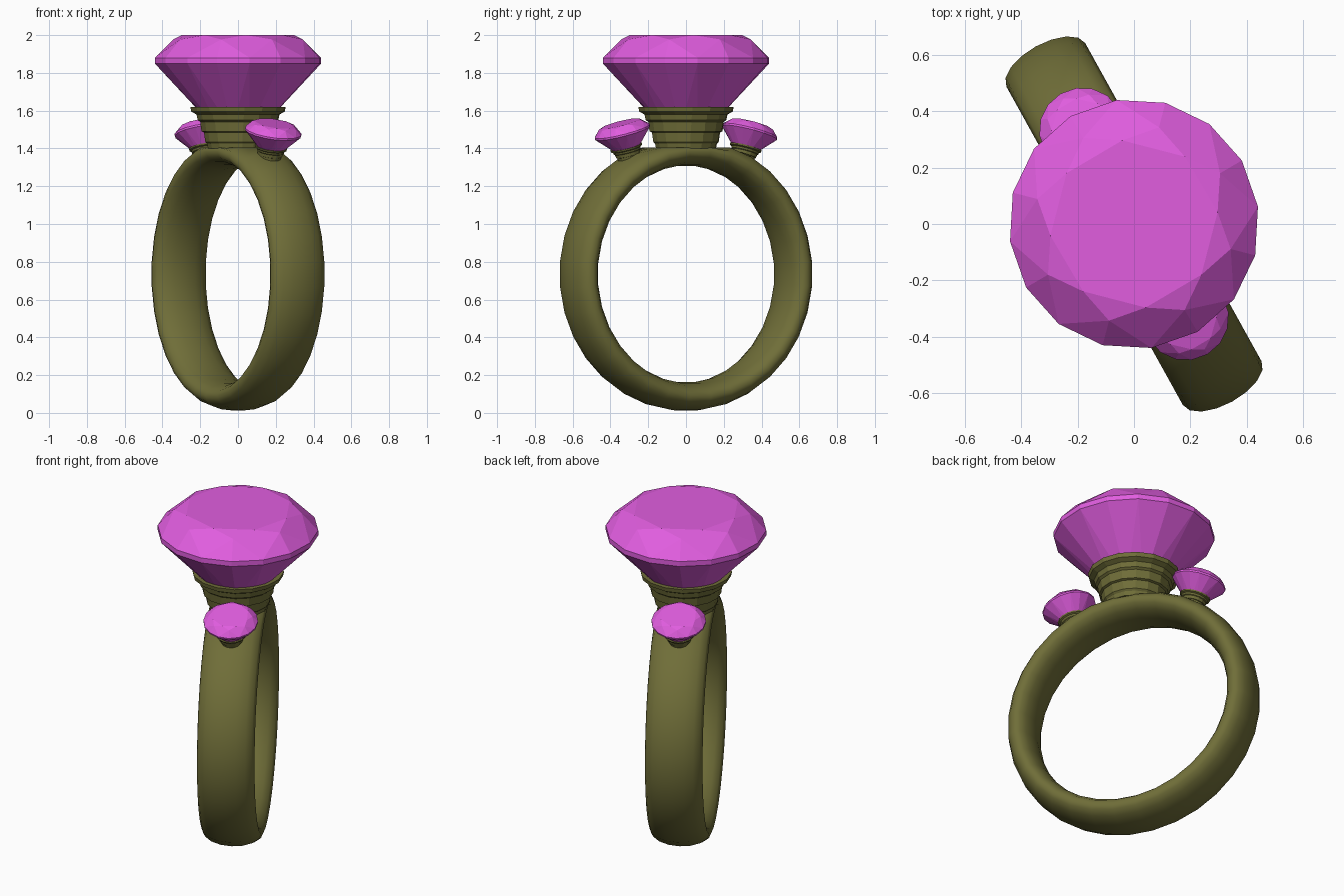
import bpy, bmesh
from math import sin, cos, pi, radians
from mathutils import Matrix, Vector

cube = bpy.data.objects.get("Cube")
if cube:
    bpy.data.objects.remove(cube, do_unlink=True)


def material(name, rgb):
    m = bpy.data.materials.new(name)
    m.use_nodes = True
    m.diffuse_color = (*rgb, 1)
    m.node_tree.nodes["Principled BSDF"].inputs["Base Color"].default_value = (*rgb, 1)
    return m


gold = material("olive gold", (0.16, 0.155, 0.04))
violet = material("magenta gem", (0.75, 0.11, 0.74))


def finish(name, bm, mat, matrix):
    bmesh.ops.recalc_face_normals(bm, faces=bm.faces)
    mesh = bpy.data.meshes.new(name)
    bm.to_mesh(mesh)
    bm.free()
    mesh.materials.append(mat)
    ob = bpy.data.objects.new(name, mesh)
    ob.matrix_world = matrix
    bpy.context.collection.objects.link(ob)
    return ob


def circle(bm, n, r, z, start=0.0):
    return [bm.verts.new((r * cos(start + 2 * pi * i / n), r * sin(start + 2 * pi * i / n), z))
            for i in range(n)]


def bridge(bm, a, b):
    n = len(a)
    for i in range(n):
        bm.faces.new((a[i], a[(i + 1) % n], b[(i + 1) % n], b[i]))


# Band: oval section swept round a ring, flattened under the main setting
def make_band(center_z, radius, thick, width, heading, segs=32, sides=16):
    bm = bmesh.new()
    loops = []
    for i in range(segs):
        a = 2 * pi * (i + 0.5) / segs
        loop = []
        for j in range(sides):
            p = 2 * pi * j / sides
            r = radius + thick * cos(p)
            z = min(center_z + r * sin(a), 1.405)
            loop.append(bm.verts.new((r * cos(a), width * sin(p), z)))
        loops.append(loop)
    for i in range(segs):
        bridge(bm, loops[i], loops[(i + 1) % segs])
    ob = finish("ring_band", bm, gold, heading)
    for f in ob.data.polygons:
        f.use_smooth = True


# Brilliant-cut gem, girdle centred on its origin
def make_gem(name, matrix):
    bm = bmesh.new()
    turn, half = radians(8), pi / 8
    table = circle(bm, 8, 0.30, 0.135, turn)
    star = circle(bm, 8, 0.355, 0.112, turn + half)
    upper = circle(bm, 16, 0.445, 0.015, turn)
    lower = circle(bm, 16, 0.445, -0.015, turn)
    depth, r = 0.48, 0.12
    slope = (depth - 0.015) / 0.445
    pavilion = circle(bm, 8, r, -depth + slope * r * cos(half), turn + half)
    culet = bm.verts.new((0, 0, -depth))
    bm.faces.new(table)
    bridge(bm, upper, lower)
    for i in range(8):
        k, g = (i + 1) % 8, 2 * i
        mid, end = g + 1, (g + 2) % 16
        bm.faces.new((table[i], star[i], table[k]))
        bm.faces.new((table[i], star[i - 1], upper[g], star[i]))
        bm.faces.new((star[i], upper[g], upper[mid]))
        bm.faces.new((star[i], upper[mid], upper[end]))
        bm.faces.new((lower[g], pavilion[i - 1], culet, pavilion[i]))
        bm.faces.new((lower[g], pavilion[i], lower[mid]))
        bm.faces.new((lower[mid], pavilion[i], lower[end]))
    finish(name, bm, violet, matrix)


# Stepped cup below a gem, in the gem's own frame
def make_setting(name, matrix):
    profile = [(0.16, -0.465), (0.165, -0.44), (0.175, -0.43), (0.182, -0.38),
               (0.195, -0.375), (0.202, -0.325), (0.215, -0.315), (0.222, -0.285),
               (0.25, -0.27), (0.255, -0.245), (0.215, -0.245)]
    bm = bmesh.new()
    loops = [circle(bm, 16, r, z, radians(8)) for r, z in profile]
    for a, b in zip(loops, loops[1:]):
        bridge(bm, a, b)
    bm.faces.new(loops[0])
    bm.faces.new(loops[-1])
    finish(name, bm, gold, matrix)


heading = Matrix.Rotation(radians(-61), 4, 'Z')
make_band(0.735, 0.65, 0.075, 0.16, heading)

# Main gem, then two smaller tilted ones along the band
places = {"main": Matrix.Translation((0, 0, 1.865))}
for name, angle in (("front", -61), ("back", 119)):
    places[name] = (Matrix.Rotation(radians(angle), 4, 'Z')
                    @ Matrix.Translation((0.385, 0, 1.488))
                    @ Matrix.Rotation(radians(16), 4, 'Y')
                    @ Matrix.Rotation(radians(61), 4, 'Z')
                    @ Matrix.Scale(0.34, 4))
for name, matrix in places.items():
    make_gem(name + "_gem", matrix)
    make_setting(name + "_setting", matrix)
